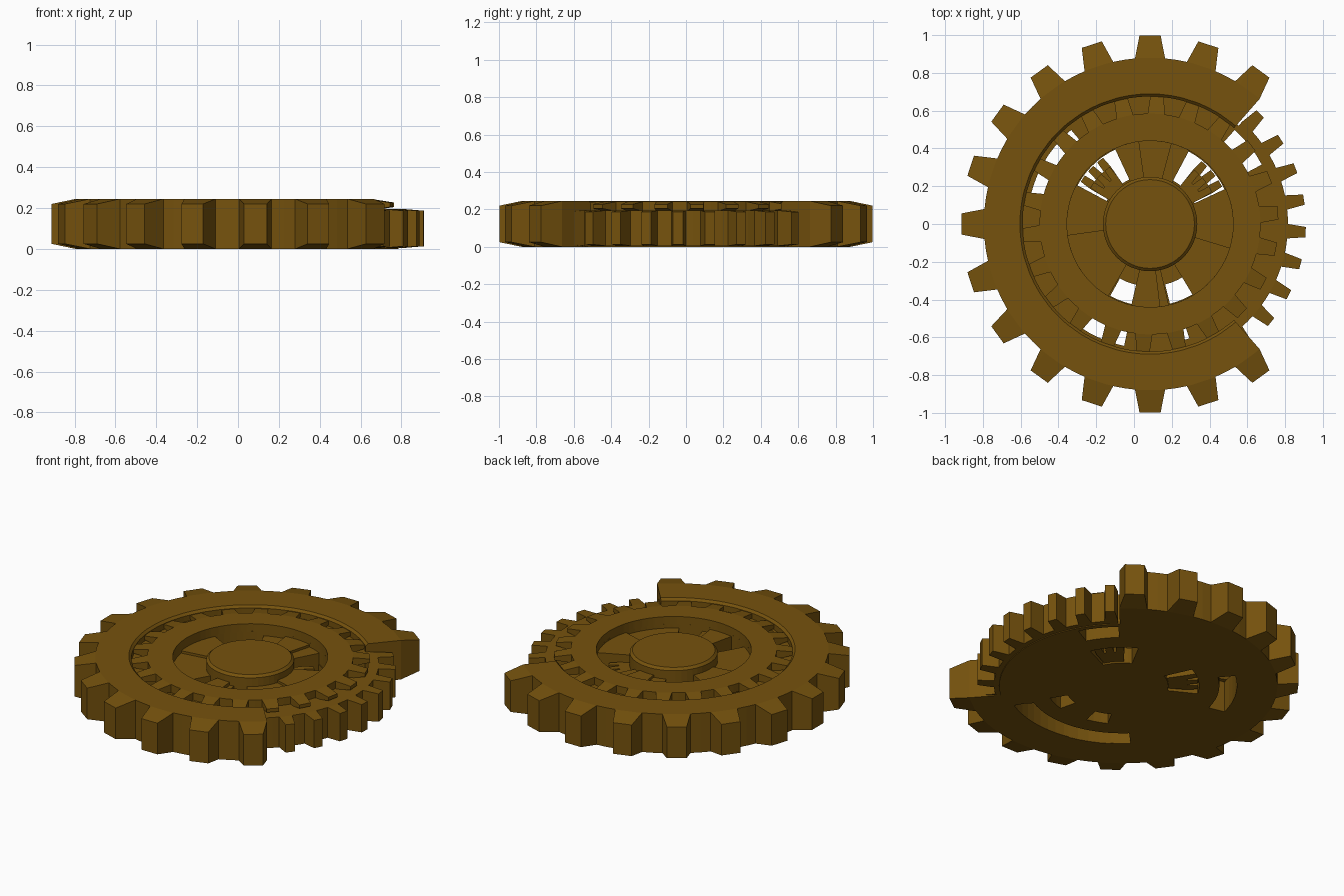
import bpy, bmesh
from math import cos, sin, radians

if "Cube" in bpy.data.objects:
    bpy.data.objects.remove(bpy.data.objects["Cube"])

CX = 0.085  # common gear axis
mat = bpy.data.materials.new("brass")
mat.diffuse_color = (0.18, 0.085, 0.004, 1)
mat.use_nodes = True
mat.node_tree.nodes["Principled BSDF"].inputs["Base Color"].default_value = mat.diffuse_color


def loft(name, stations, closed):
    """stations: (angle in degrees, [(r, z), ...]) swept round the axis."""
    bm = bmesh.new()
    rows = [[bm.verts.new((CX + r * cos(radians(a)), r * sin(radians(a)), z))
             for r, z in prof] for a, prof in stations]
    n, m = len(rows), len(rows[0])
    for i in range(n if closed else n - 1):
        p, q = rows[i], rows[(i + 1) % n]
        for j in range(m):
            k = (j + 1) % m
            bm.faces.new((p[j], q[j], q[k], p[k]))
    if not closed:
        bm.faces.new(rows[0])
        bm.faces.new(rows[-1])
    bmesh.ops.remove_doubles(bm, verts=bm.verts[:], dist=1e-5)
    bmesh.ops.recalc_face_normals(bm, faces=bm.faces[:])
    me = bpy.data.meshes.new(name)
    bm.to_mesh(me)
    bm.free()
    ob = bpy.data.objects.new(name, me)
    bpy.context.collection.objects.link(ob)
    me.materials.append(mat)
    return ob


def gear(name, teeth, pitch, r_in, r_root, r_tip, z0, z1, wb, wt, ch, bev=0.0, closed=False):
    """Toothed ring; teeth lists tooth angles, wb/wt are root/tip half widths."""
    def prof(tip):
        r, c = (r_tip, ch) if tip else (r_root, 0)
        return [(r_in, z0), (r_in, z1 - bev), (r_in + bev, z1), (r_root, z1),
                (r, z1 - c), (r, z0 + c), (r_root, z0)]
    st = []
    for t in teeth:
        st += [(t - wb, prof(0)), (t - wt, prof(1)), (t + wt, prof(1)), (t + wb, prof(0))]
        if closed or t != teeth[-1]:
            st.append((t + pitch / 2, prof(0)))
    return loft(name, st, closed)


def sector(name, a0, a1, r0, r1, z0, z1):
    n = max(2, round((a1 - a0) / 5))
    prof = [(r0, z0), (r0, z1), (r1, z1), (r1, z0)]
    full = a1 - a0 >= 360
    return loft(name, [(a0 + (a1 - a0) * i / n, prof) for i in range(n if full else n + 1)], full)


def pierce(ob, windows):
    """Cut arc windows (a0, a1, r0, r1, top z) up from below."""
    for a0, a1, r0, r1, z in windows:
        cut = sector("window_cutter", a0, a1, r0, r1, -0.1, z)
        cut.hide_render = True
        mod = ob.modifiers.new("window", "BOOLEAN")
        mod.object, mod.operation, mod.solver = cut, "DIFFERENCE", "EXACT"
        bpy.context.view_layer.objects.active = ob
        bpy.ops.object.modifier_apply(modifier=mod.name)
        bpy.data.objects.remove(cut)


# big outer gear, open on the right
gear("outer_gear", [54 + 18 * i for i in range(15)], 18, 0.675, 0.88, 1.0,
     0, 0.245, 5.2, 3.2, 0.025, 0.014)

# fine toothed gear showing through the opening
gear("fine_gear", [-51 + 12 * i for i in range(9)], 12, 0.69, 0.73, 0.825,
     0.005, 0.195, 3.0, 1.9, 0.008)

# middle gear, nearly flush with the outer one
P = 360 / 22
gear("middle_gear", [95 + P * (i + 0.5) for i in range(22)], P, 0.44, 0.585, 0.68,
     0.19, 0.242, 4.4, 3.0, 0.015, closed=True)

# outer plate: through windows and long pockets on the underside
plate = sector("outer_plate", 0, 360, 0.44, 0.7, 0, 0.195)
pierce(plate, [(130, 167, 0.55, 0.65, 0.3), (28, 48, 0.55, 0.67, 0.3),
               (236, 258, 0.57, 0.66, 0.3), (283, 289, 0.57, 0.64, 0.3),
               (226, 300, 0.54, 0.655, 0.15)])

# inner plate under the spokes
inner = sector("inner_plate", 0, 360, 0.2, 0.44, 0, 0.1)
pierce(inner, [(25, 62, 0.26, 0.435, 0.3), (115, 152, 0.26, 0.435, 0.3),
               (241, 258, 0.33, 0.435, 0.3), (284, 301, 0.33, 0.435, 0.3)])

# spokes at two heights
for a0, a1, z in [(62, 75, 0.17), (75, 98, 0.185), (98, 115, 0.17), (152, 188, 0.185),
                  (188, 240, 0.17), (257, 277, 0.185), (277, 283, 0.165),
                  (301, 343, 0.17), (343, 385, 0.185)]:
    sector("spoke", a0, a1, 0.23, 0.445, 0.09, z)

# stepped pinions seen in the upper windows
for start in (26, 124):
    for r, z0, z1 in ((0.43, 0.01, 0.09), (0.37, 0.08, 0.14)):
        gear("pinion_sector", [start + 4 + 9 * i for i in range(3)], 9, 0.24, r - 0.06, r,
             z0, z1, 3.6, 2.6, 0.006)

# hub with bevelled rim
hub = [(0, 0), (0, 0.238), (0.235, 0.238), (0.25, 0.224), (0.25, 0)]
loft("hub", [(i * 7.5, hub) for i in range(48)], True)
